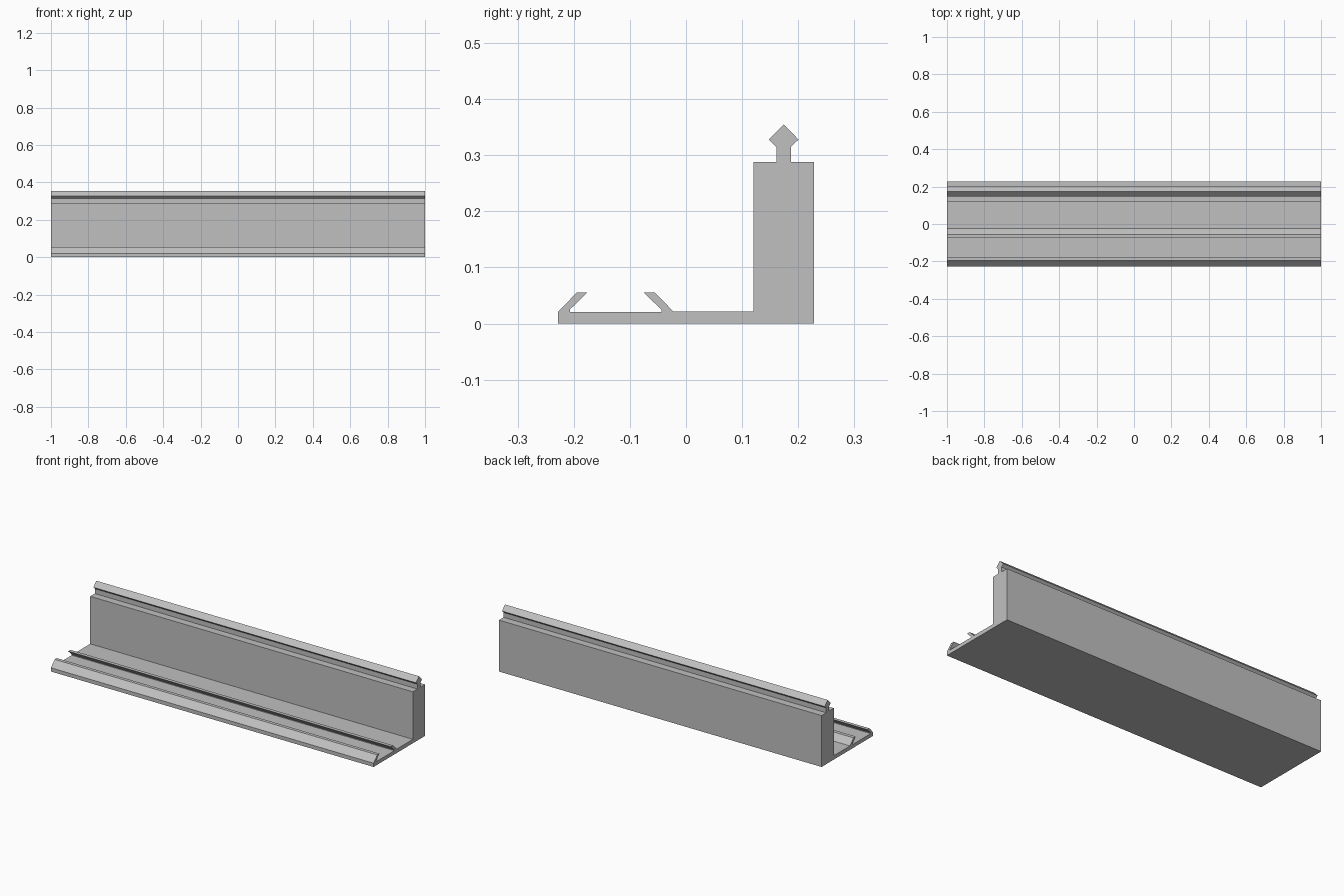
import bpy
import bmesh

cube = bpy.data.objects.get("Cube")
if cube:
    bpy.data.objects.remove(cube, do_unlink=True)

grey = bpy.data.materials.new("light_grey")
grey.use_nodes = True
colour = (0.53, 0.53, 0.53, 1)
grey.diffuse_color = colour
grey.node_tree.nodes["Principled BSDF"].inputs["Base Color"].default_value = colour

HALF_LENGTH = 1.0
HALF_DEPTH = 0.228
BASE_TOP = 0.021
HOOK_TOP = 0.055
WALL_FRONT, WALL_TOP = 0.12, 0.288
HEAD_CENTRE = 0.174

# Outline sections as (y, z), running from front to back over the top
front_hook = [(-HALF_DEPTH, BASE_TOP), (-0.195, HOOK_TOP), (-0.176, HOOK_TOP),
              (-0.207, 0.025), (-0.207, BASE_TOP)]
inner_hook = [(-0.044, BASE_TOP), (-0.044, 0.025), (-0.075, HOOK_TOP),
              (-0.055, HOOK_TOP), (-0.023, 0.022)]

# Arrow-shaped ridge, mirrored about its own centre
half_ridge = [(0.013, WALL_TOP), (0.013, 0.315), (0.0265, 0.328)]
ridge = [(HEAD_CENTRE - d, z) for d, z in half_ridge]
ridge.append((HEAD_CENTRE, 0.355))
ridge += [(HEAD_CENTRE + d, z) for d, z in reversed(half_ridge)]

wall_start = [(WALL_FRONT, 0.022), (WALL_FRONT, WALL_TOP)]
wall_end = [(HALF_DEPTH, WALL_TOP), (HALF_DEPTH, 0)]
outline = [(-HALF_DEPTH, 0)] + front_hook + inner_hook + wall_start + ridge + wall_end


def extrude_along_x(name, points, half_length, material):
    """Sweep a closed side outline along the x axis into a solid."""
    bm = bmesh.new()
    end = bm.faces.new([bm.verts.new((-half_length, y, z)) for y, z in points])
    swept = bmesh.ops.extrude_face_region(bm, geom=[end], use_keep_orig=True)
    moved = [v for v in swept["geom"] if isinstance(v, bmesh.types.BMVert)]
    bmesh.ops.translate(bm, verts=moved, vec=(2 * half_length, 0, 0))
    bmesh.ops.recalc_face_normals(bm, faces=bm.faces)
    mesh = bpy.data.meshes.new(name)
    bm.to_mesh(mesh)
    bm.free()
    mesh.materials.append(material)
    obj = bpy.data.objects.new(name, mesh)
    bpy.context.collection.objects.link(obj)
    return obj


# Continuous channel with base, clip hooks, wall and ridge
extrude_along_x("clip_rail", outline, HALF_LENGTH, grey)
